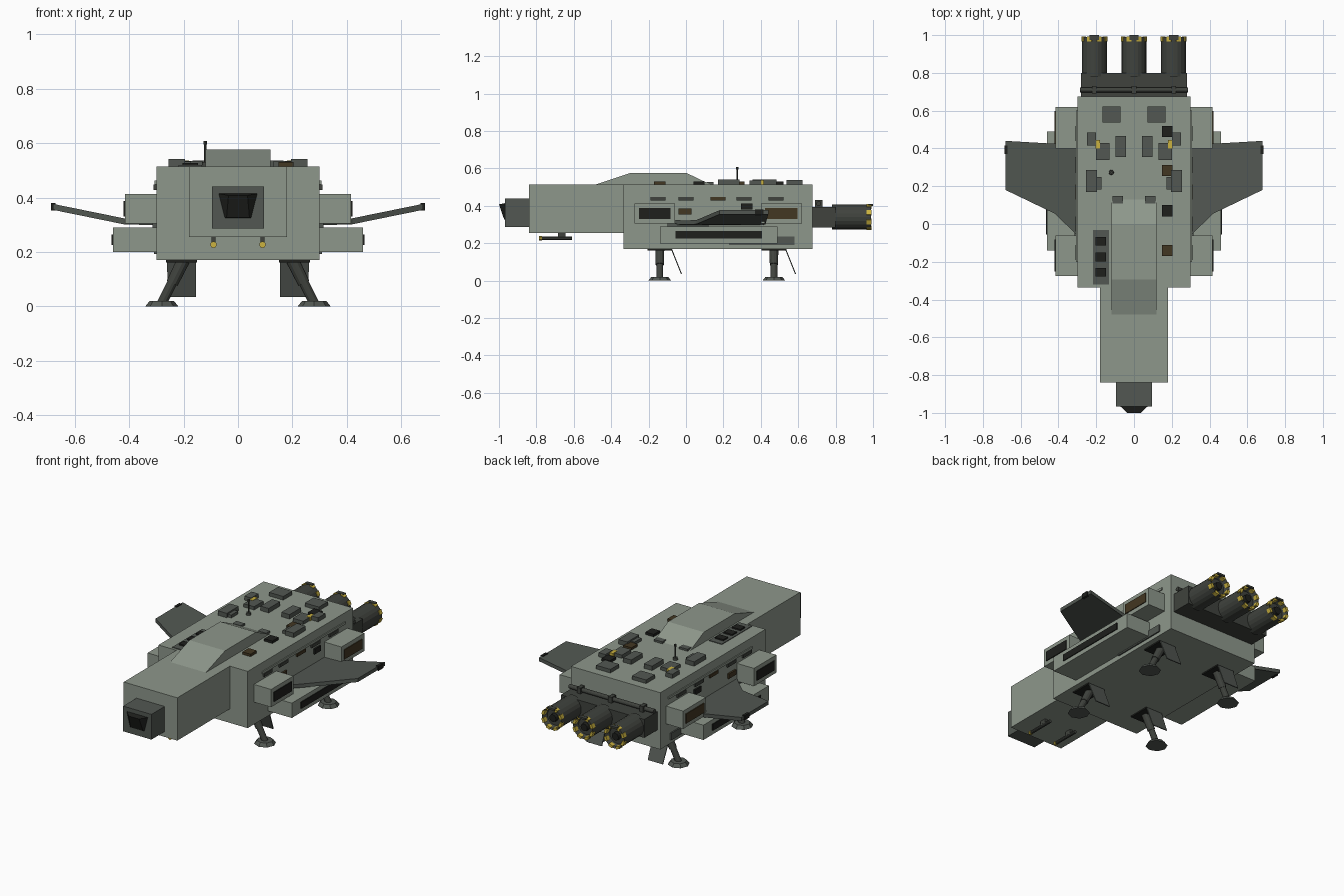
import bpy, bmesh, math
from mathutils import Vector


def material(name, rgb):
    m = bpy.data.materials.new(name)
    m.diffuse_color = (*rgb, 1)
    return m


HULL = material("hull_grey_green", (0.27, 0.31, 0.26))
DARK = material("dark_panel", (0.085, 0.097, 0.085))
METAL = material("engine_metal", (0.05, 0.055, 0.047))
BLACK = material("black_panel", (0.013, 0.014, 0.012))
BROWN = material("brown_panel", (0.055, 0.038, 0.016))
YELLOW = material("yellow_marking", (0.6, 0.45, 0.05))


def finish(name, bm, mat):
    bmesh.ops.recalc_face_normals(bm, faces=bm.faces)
    me = bpy.data.meshes.new(name)
    bm.to_mesh(me)
    bm.free()
    me.materials.append(mat)
    ob = bpy.data.objects.new(name, me)
    bpy.context.collection.objects.link(ob)
    return ob


def box(name, x, y, z, mat):
    """Box from (min, max) pairs per axis."""
    bm = bmesh.new()
    bmesh.ops.create_cube(bm, size=1)
    for v in bm.verts:
        v.co = Vector([(r[0] + r[1]) / 2 + c * (r[1] - r[0]) for c, r in zip(v.co, (x, y, z))])
    return finish(name, bm, mat)


def rod(name, a, b, r1, r2, mat, sides=12, recess=0):
    """Cylinder or cone from a to b; recess hollows the b end."""
    a, b = Vector(a), Vector(b)
    bm = bmesh.new()
    bmesh.ops.create_cone(bm, cap_ends=True, segments=sides, radius1=r1, radius2=r2, depth=(b - a).length)
    if recess:
        end = max(bm.faces, key=lambda f: f.calc_center_median().z)
        bmesh.ops.inset_region(bm, faces=[end], thickness=r2 * 0.25)
        for v in end.verts:
            v.co.z -= recess
    q = (b - a).to_track_quat('Z', 'Y')
    for v in bm.verts:
        v.co = q @ v.co + (a + b) / 2
    return finish(name, bm, mat)


def loft(name, first, second, mat):
    """Solid between two matching outlines."""
    bm = bmesh.new()
    p = [bm.verts.new(c) for c in first]
    q = [bm.verts.new(c) for c in second]
    bm.faces.new(p)
    bm.faces.new(q[::-1])
    for i in range(len(p)):
        j = (i + 1) % len(p)
        bm.faces.new((p[i], q[i], q[j], p[j]))
    return finish(name, bm, mat)


def sx(s, a, b):
    return tuple(sorted((s * a, s * b)))


# Fuselage, nose and cockpit
box("main_hull", (-0.3, 0.3), (-0.335, 0.675), (0.17, 0.515), HULL)
box("forward_hull", (-0.18, 0.18), (-0.84, -0.33), (0.255, 0.515), HULL)
box("cockpit_block", (-0.095, 0.095), (-0.967, -0.83), (0.287, 0.44), DARK)
loft("cockpit_glass",
     [(-0.073, -0.965, 0.415), (0.073, -0.965, 0.415), (0.05, -0.965, 0.325), (-0.05, -0.965, 0.325)],
     [(-0.035, -1.0, 0.408), (0.035, -1.0, 0.408), (0.042, -0.972, 0.327), (-0.042, -0.972, 0.327)], BLACK)
hump = [(-0.495, 0.51), (-0.295, 0.577), (0.0, 0.577), (0.14, 0.51)]
loft("dorsal_hump", [(-0.12, y, z) for y, z in hump], [(0.12, y, z) for y, z in hump], HULL)

for s in (-1, 1):
    # Side pods with inset dark panels
    for tag, y, z, out, mat in (("front", (-0.275, -0.06), (0.305, 0.413), 0.415, BLACK),
                                ("rear", (0.4, 0.62), (0.305, 0.413), 0.415, BROWN),
                                ("lower", (-0.14, 0.49), (0.2, 0.29), 0.46, BLACK)):
        box(tag + "_side_pod", sx(s, 0.29, out), y, z, HULL)
        m = 0.085 if tag == "lower" else 0.023
        box(tag + "_pod_panel", sx(s, out - 0.01, out + 0.005), (y[0] + m, y[1] - m),
            (z[0] + 0.025, z[1] - 0.025), mat)

    # Angled wing with tip light
    wing = [(0.29, -0.07, 0.298), (0.42, 0.055, 0.302), (0.68, 0.18, 0.355),
            (0.68, 0.44, 0.355), (0.42, 0.425, 0.302), (0.29, 0.41, 0.298)]
    loft("wing", [(s * x, y, z) for x, y, z in wing], [(s * x, y, z + 0.022) for x, y, z in wing], DARK)
    box("wing_tip_light", sx(s, 0.67, 0.686), (0.37, 0.415), (0.352, 0.38), BLACK)

    # Side rail and small fittings on the flank
    box("flank_rail", sx(s, 0.295, 0.306), (-0.2, 0.6), (0.448, 0.462), HULL)
    for i, y in enumerate((-0.15, 0.0, 0.17, 0.31, 0.48)):
        box("flank_fitting", sx(s, 0.295, 0.31), (y - 0.04, y + 0.04), (0.428, 0.448),
            BROWN if i == 2 else METAL)
    box("flank_vent", sx(s, 0.295, 0.31), (-0.04, 0.03), (0.355, 0.385), BROWN)
    box("flank_port", sx(s, 0.295, 0.31), (0.295, 0.355), (0.38, 0.412), BLACK)
    box("flank_skirt_panel", sx(s, 0.295, 0.308), (0.23, 0.58), (0.192, 0.235), DARK)
    box("flank_mid_panel", sx(s, 0.295, 0.314), (-0.1, 0.12), (0.285, 0.305), DARK)

    # Chin guns
    rod("chin_gun", (s * 0.09, -0.61, 0.227), (s * 0.09, -0.775, 0.227), 0.01, 0.01, METAL, 10)
    rod("gun_tip", (s * 0.09, -0.77, 0.227), (s * 0.09, -0.785, 0.227), 0.012, 0.012, YELLOW, 10)
    box("gun_pylon", sx(s, 0.082, 0.098), (-0.685, -0.645), (0.225, 0.26), METAL)

    # Landing gear
    for y in (-0.14, 0.47):
        box("gear_bay", sx(s, 0.15, 0.265), (y - 0.065, y + 0.065), (0.162, 0.175), BLACK)
        rod("gear_strut_upper", (s * 0.2, y, 0.17), (s * 0.242, y, 0.085), 0.024, 0.022, METAL)
        rod("gear_strut_lower", (s * 0.225, y, 0.12), (s * 0.28, y, 0.012), 0.018, 0.018, METAL)
        rod("gear_foot", (s * 0.28, y, 0), (s * 0.28, y, 0.02), 0.061, 0.045, DARK, 8)
        door = [(0.155, y + 0.06, 0.168), (0.262, y + 0.06, 0.168),
                (0.255, y + 0.113, 0.035), (0.155, y + 0.113, 0.035)]
        loft("gear_door", [(s * a, b, c) for a, b, c in door],
             [(s * a, b + 0.006, c) for a, b, c in door], DARK)

    # Paired roof equipment: x, y, width, depth, height
    for x, y, w, d, h in ((0.12, 0.58, 0.095, 0.085, 0.022), (0.225, 0.45, 0.045, 0.07, 0.025),
                          (0.165, 0.385, 0.07, 0.09, 0.02), (0.07, 0.41, 0.055, 0.11, 0.027),
                          (0.225, 0.228, 0.06, 0.115, 0.027), (0.19, 0.215, 0.035, 0.065, 0.018),
                          (0.085, 0.128, 0.055, 0.038, 0.012)):
        box("roof_unit", (s * x - w / 2, s * x + w / 2), (y - d / 2, y + d / 2), (0.51, 0.515 + h), DARK)
    box("roof_marking", sx(s, 0.18, 0.205), (0.4, 0.445), (0.51, 0.537), YELLOW)

# Roof hatches down the right and vent bank on the left
for y, mat in ((0.49, BLACK), (0.283, BROWN), (0.07, BLACK), (-0.14, BROWN)):
    box("roof_hatch", (0.148, 0.203), (y - 0.03, y + 0.03), (0.51, 0.53), mat)
box("vent_bank", (-0.218, -0.132), (-0.32, -0.033), (0.51, 0.519), DARK)
for y in (-0.092, -0.175, -0.255):
    box("vent", (-0.203, -0.147), (y - 0.023, y + 0.023), (0.515, 0.527), BLACK)
rod("antenna_base", (-0.12, 0.273, 0.51), (-0.12, 0.273, 0.53), 0.014, 0.012, METAL)
rod("antenna_mast", (-0.12, 0.273, 0.52), (-0.12, 0.273, 0.6), 0.004, 0.004, METAL, 8)
rod("antenna_tip", (-0.12, 0.273, 0.595), (-0.12, 0.273, 0.608), 0.007, 0.007, METAL, 8)

# Engine mount and cross pipe
box("engine_mount", (-0.28, 0.28), (0.67, 0.8), (0.283, 0.395), METAL)
rod("engine_pipe", (-0.285, 0.71, 0.412), (0.285, 0.71, 0.412), 0.013, 0.013, METAL)
for x in (-0.21, 0, 0.21):
    box("pipe_clamp", (x - 0.012, x + 0.012), (0.69, 0.73), (0.39, 0.43), METAL)
    # Engine barrel, nozzle core and yellow rim blocks
    rod("engine", (x, 0.78, 0.34), (x, 0.99, 0.34), 0.066, 0.066, METAL, 20, 0.03)
    rod("nozzle_core", (x, 0.95, 0.34), (x, 0.98, 0.34), 0.026, 0.022, BLACK, 12)
    for i in range(8):
        mark = box("engine_marking", (-0.013, 0.013), (0.966, 0.992), (0.053, 0.069), YELLOW)
        mark.rotation_euler.y = i * math.pi / 4 + math.pi / 8
        mark.location = (x, 0, 0.34)
    box("engine_top_block", (x - 0.025, x + 0.025), (0.975, 1.0), (0.398, 0.409), METAL)
